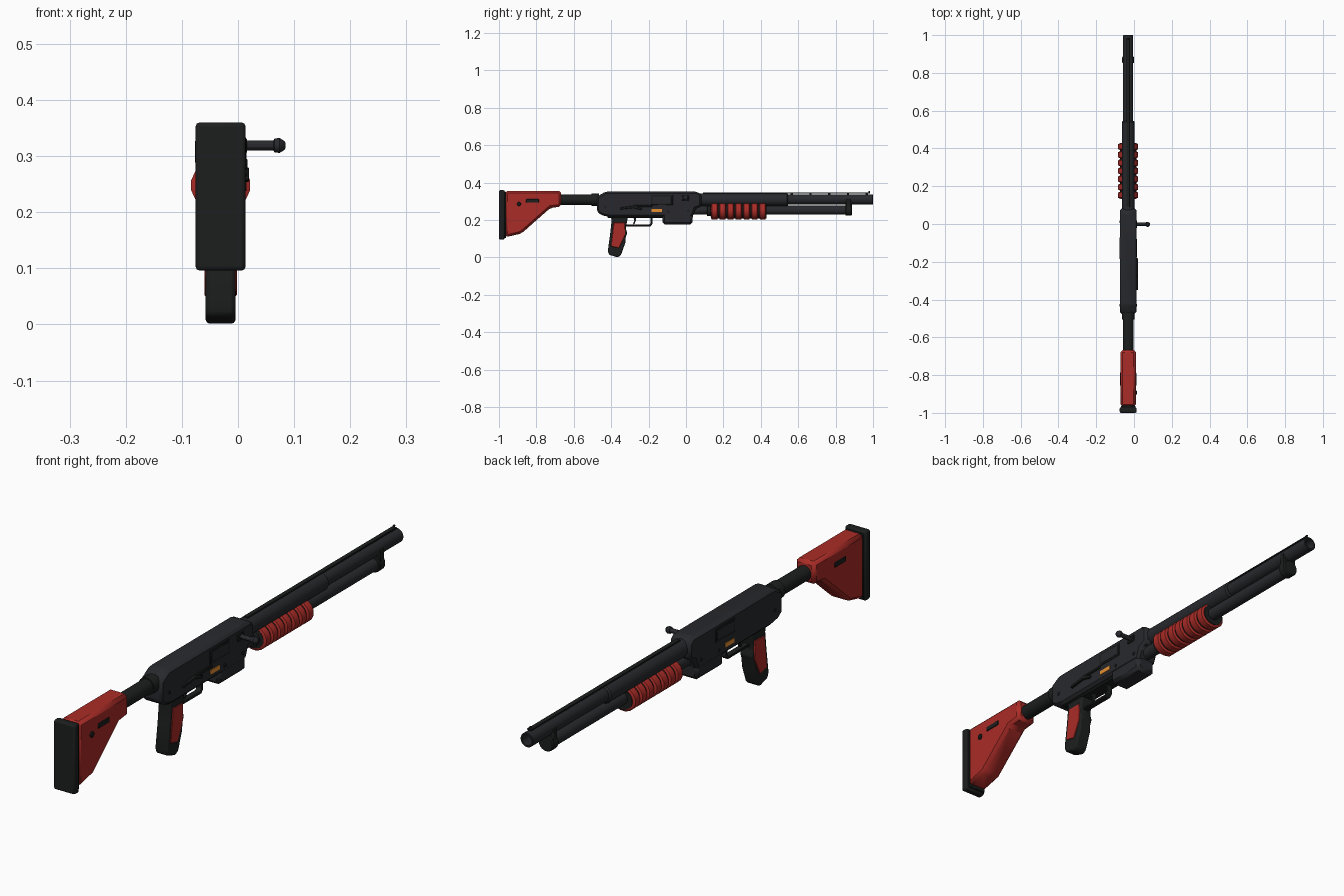
import bpy, bmesh, math
from mathutils import Matrix, Vector

CX = -0.031  # weapon centre plane


def material(name, rgb):
    m = bpy.data.materials.new(name)
    m.diffuse_color = (*rgb, 1)
    return m


BLACK = material("black_polymer", (0.012, 0.013, 0.013))
STEEL = material("dark_steel", (0.021, 0.022, 0.026))
RED = material("red_furniture", (0.40, 0.025, 0.02))
ORANGE = material("orange_accent", (0.8, 0.28, 0.03))


def finish(bm, name, mat, bevel=0, segments=1, angle=30):
    bmesh.ops.recalc_face_normals(bm, faces=bm.faces)
    me = bpy.data.meshes.new(name)
    bm.to_mesh(me)
    bm.free()
    ob = bpy.data.objects.new(name, me)
    bpy.context.collection.objects.link(ob)
    me.materials.append(mat)
    if bevel:
        b = ob.modifiers.new("bevel", "BEVEL")
        b.width, b.segments, b.limit_method = bevel, segments, "ANGLE"
        b.angle_limit = math.radians(25)
    bpy.ops.object.select_all(action="DESELECT")
    ob.select_set(True)
    bpy.context.view_layer.objects.active = ob
    bpy.ops.object.shade_smooth_by_angle(angle=math.radians(angle))
    return ob


def plate(name, pts, half, mat, bevel=0.0, x=CX, segments=1):
    """Side profile of (y, z) points, extruded across x."""
    bm = bmesh.new()
    f = bm.faces.new([bm.verts.new((x - half, y, z)) for y, z in pts])
    r = bmesh.ops.extrude_face_region(bm, geom=[f])
    bmesh.ops.translate(bm, vec=(2 * half, 0, 0),
                        verts=[v for v in r["geom"] if isinstance(v, bmesh.types.BMVert)])
    return finish(bm, name, mat, bevel, segments)


def rect(y0, y1, z0, z1):
    return [(y0, z0), (y1, z0), (y1, z1), (y0, z1)]


def lathe(name, prof, origin, mat, axis="Y", sides=24, squash=1.0, angle=30):
    """Revolve (distance, radius) points about the y or x axis."""
    bm = bmesh.new()
    rings = []
    for d, r in prof:
        ring = []
        for i in range(sides):
            a = 2 * math.pi * (i + 0.5) / sides
            u, w = r * math.cos(a), r * math.sin(a) * squash
            p = (u, d, w) if axis == "Y" else (d, u, w)
            ring.append(bm.verts.new(Vector(p) + Vector(origin)))
        rings.append(ring)
    for a, b in zip(rings, rings[1:]):
        for i in range(sides):
            j = (i + 1) % sides
            bm.faces.new((a[i], a[j], b[j], b[i]))
    bm.faces.new(rings[0])
    bm.faces.new(rings[-1])
    return finish(bm, name, mat, angle=angle)


# Stock, recoil pad and extension tube
plate("stock", [(-0.967, 0.108), (-0.88, 0.128), (-0.725, 0.265), (-0.667, 0.272),
                (-0.667, 0.356), (-0.967, 0.356)], 0.041, RED, 0.012)
plate("recoil_pad_plate", rect(-0.972, -0.962, 0.103, 0.352), 0.039, BLACK, 0.003)
plate("recoil_pad", rect(-1.0, -0.97, 0.096, 0.36), 0.0445, BLACK, 0.007, segments=2)
lathe("stock_tube", [(-0.68, 0.028), (-0.505, 0.028), (-0.505, 0.033), (-0.465, 0.033)],
      (CX, 0, 0.309), BLACK)
for s, side in ((1, "right"), (-1, "left")):
    plate(f"stock_slot_{side}", rect(-0.855, -0.787, 0.293, 0.312), 0.003, BLACK, 0.002,
          x=CX + s * 0.041)
lathe("stock_button", [(0, 0.011), (0.006, 0.011), (0.009, 0.007)],
      (CX + 0.039, -0.893, 0.286), BLACK, "X", 16)

# Receiver body with its lower loading block
plate("receiver", [(-0.477, 0.245), (-0.45, 0.225), (-0.41, 0.218), (-0.126, 0.218),
                   (0.035, 0.218), (0.052, 0.262), (0.083, 0.274), (0.083, 0.335),
                   (0.06, 0.352), (-0.43, 0.352), (-0.477, 0.325)], 0.043, STEEL, 0.01)
plate("loading_block", [(-0.126, 0.176), (0.035, 0.176), (0.037, 0.245), (-0.126, 0.245)],
      0.041, STEEL, 0.012)
plate("receiver_underside", rect(-0.42, -0.12, 0.212, 0.24), 0.03, BLACK, 0.004)

# Side details
for s, side in ((1, "right"), (-1, "left")):
    x = CX + s * 0.043
    plate(f"port_frame_{side}", rect(-0.187, -0.07, 0.281, 0.334), 0.002, BLACK, 0.001, x=x)
    plate(f"port_cover_{side}", rect(-0.179, -0.078, 0.288, 0.327), 0.003, STEEL, 0.001, x=x)
    plate(f"accent_bar_{side}", rect(-0.184, -0.128, 0.242, 0.259), 0.002, ORANGE, 0.0006, x=x)
    for i, (y, z) in enumerate(((-0.43, 0.27), (-0.095, 0.245), (0.012, 0.25))):
        lathe(f"pin_{side}_{i}", [(-0.002, 0.007), (0.003, 0.007)],
              (x, y, z), BLACK, "X", 12)
plate("action_lever", [(-0.35, 0.256), (-0.28, 0.264), (-0.24, 0.253), (-0.235, 0.262),
                       (-0.275, 0.278), (-0.35, 0.268)], 0.005, BLACK, 0.002, x=CX + 0.046)
plate("lever_tab", rect(-0.28, -0.18, 0.27, 0.28), 0.004, BLACK, 0.002, x=CX + 0.047)

# Charging handle
plate("handle_slot", rect(-0.022, 0.016, 0.305, 0.332), 0.003, BLACK, 0.002, x=CX + 0.044)
lathe("charging_handle", [(0.0, 0.009), (0.063, 0.009), (0.065, 0.0125), (0.074, 0.014),
                          (0.083, 0.008), (0.085, 0.004)], (0, -0.002, 0.319), STEEL, "X", 12)

# Pistol grip with red side panels
plate("grip", [(-0.402, 0.225), (-0.398, 0.195), (-0.405, 0.13), (-0.418, 0.035),
               (-0.412, 0.015), (-0.365, 0.0), (-0.348, 0.012), (-0.324, 0.08),
               (-0.322, 0.11), (-0.314, 0.13), (-0.322, 0.155), (-0.316, 0.19),
               (-0.308, 0.225)], 0.0265, BLACK, 0.007, segments=2)
plate("grip_panels", [(-0.386, 0.187), (-0.326, 0.187), (-0.325, 0.12), (-0.358, 0.05),
                      (-0.402, 0.06)], 0.029, RED, 0.002)

# Trigger guard loop and trigger
plate("trigger_guard", [(-0.325, 0.165), (-0.192, 0.165), (-0.18, 0.177), (-0.18, 0.22),
                        (-0.19, 0.22), (-0.19, 0.182), (-0.197, 0.175), (-0.325, 0.175)],
      0.012, BLACK, 0.002)
plate("trigger", [(-0.285, 0.22), (-0.266, 0.22), (-0.267, 0.2), (-0.275, 0.18),
                  (-0.284, 0.177), (-0.276, 0.2)], 0.006, STEEL, 0.0015)

# Barrel with thicker shroud and hollow muzzle
lathe("barrel", [(0.07, 0.027), (0.998, 0.027), (1.0, 0.025), (1.0, 0.020), (0.94, 0.020)],
      (CX, 0, 0.31), STEEL)
lathe("barrel_shroud", [(0.075, 0.034), (0.54, 0.034), (0.546, 0.029)], (CX, 0, 0.309), STEEL)
plate("sight_rib", rect(0.09, 0.985, 0.341, 0.347), 0.009, BLACK, 0.001)
for i in range(5):
    y = 0.56 + i * 0.1
    plate(f"rib_post_{i}", rect(y, y + 0.012, 0.33, 0.343), 0.004, BLACK)
lathe("front_sight", [(-0.005, 0.003), (0, 0.0045), (0.005, 0.003)],
      (CX, 0.98, 0.351), BLACK, sides=10)

# Magazine tube, end cap and barrel clamp
lathe("magazine_tube", [(0.03, 0.024), (0.86, 0.024)], (CX, 0, 0.253), STEEL)
lathe("magazine_cap", [(0.852, 0.029), (0.855, 0.032), (0.882, 0.032), (0.887, 0.028)],
      (CX, 0, 0.255), BLACK)
plate("barrel_clamp", rect(0.855, 0.882, 0.255, 0.315), 0.0285, BLACK, 0.004)

# Pump foregrip: red ribs over a dark sleeve
lathe("pump_sleeve", [(0.112, 0.025), (0.114, 0.031), (0.132, 0.031), (0.134, 0.044),
                      (0.43, 0.044)], (CX, 0, 0.249), BLACK, squash=0.9)
pitch = 0.3 / 7
for i in range(7):
    y = 0.135 + i * pitch
    lathe(f"pump_rib_{i}", [(y, 0.046), (y + 0.004, 0.0535), (y + pitch - 0.012, 0.0535),
                            (y + pitch - 0.008, 0.046)],
          (CX, 0, 0.248), RED, sides=16, squash=0.88)
